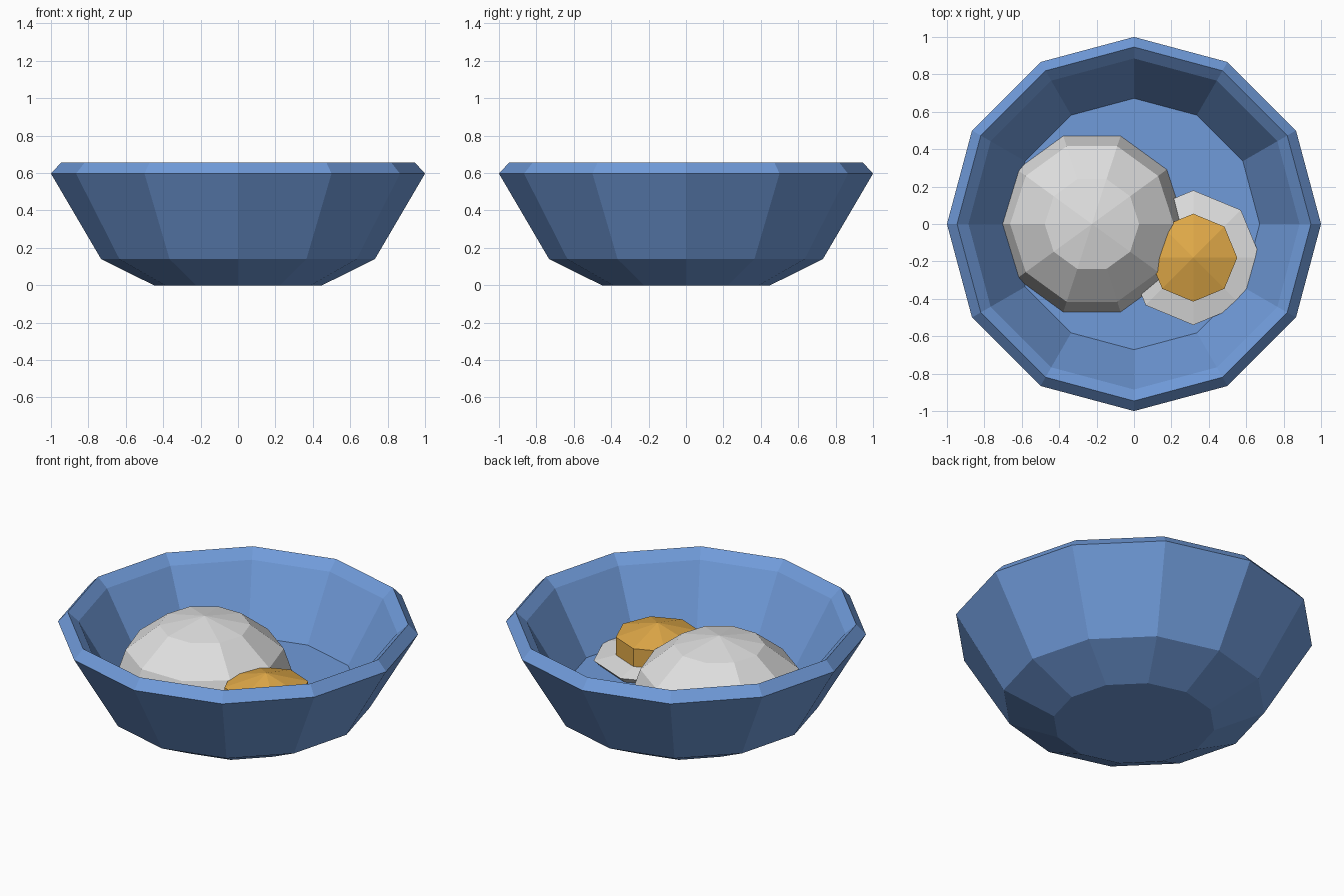
import bpy, bmesh, math

if "Cube" in bpy.data.objects:
    bpy.data.objects.remove(bpy.data.objects["Cube"])

def material(name, rgb):
    m = bpy.data.materials.new(name)
    m.diffuse_color = (*rgb, 1)
    m.use_nodes = True
    m.node_tree.nodes["Principled BSDF"].inputs["Base Color"].default_value = m.diffuse_color
    return m

BLUE = material("glazed blue", (0.162, 0.328, 0.701))
WHITE = material("soft white", (0.74, 0.74, 0.74))
YELLOW = material("yolk yellow", (0.75, 0.40, 0.065))

def lathe(name, profile, sides, mat, center=(0, 0)):
    """Spin (radius, z) points into a faceted closed body; radius 0 makes a pole."""
    bm = bmesh.new()
    rings = []
    for r, z in profile:
        n = 1 if r == 0 else sides
        rings.append([bm.verts.new((r * math.cos(2 * math.pi * i / sides),
                                    r * math.sin(2 * math.pi * i / sides), z))
                      for i in range(n)])
    for a, b in zip(rings, rings[1:]):
        for i in range(sides):
            j = (i + 1) % sides
            quad = [a[i % len(a)], a[j % len(a)], b[j % len(b)], b[i % len(b)]]
            bm.faces.new(list(dict.fromkeys(quad)))
    # flat caps on open ends
    for ring in (rings[0], rings[-1]):
        if len(ring) > 1:
            bm.faces.new(ring)
    bmesh.ops.recalc_face_normals(bm, faces=bm.faces)
    mesh = bpy.data.meshes.new(name)
    bm.to_mesh(mesh)
    bm.free()
    mesh.materials.append(mat)
    obj = bpy.data.objects.new(name, mesh)
    obj.location = (*center, 0)
    bpy.context.collection.objects.link(obj)
    return obj

# Bowl: foot, outer wall, bevelled rim, inner wall, flat floor
lathe("bowl", [(0.45, 0), (0.732, 0.14), (1.0, 0.597), (0.946, 0.656),
               (0.885, 0.602), (0.672, 0.235)], 12, BLUE)

# Rice mound: flattened half sphere sunk slightly into the floor
dome = [(0.505 * math.cos(math.radians(a)), 0.205 + 0.405 * math.sin(math.radians(a)))
        for a in (0, 30, 60)]
lathe("rice_mound", dome + [(0, 0.61)], 10, WHITE, (-0.225, 0))

# Egg white: thin shallow lens
EGG = (0.317, -0.18)
lathe("egg_white", [(0.30, 0.215), (0.36, 0.272), (0, 0.345)], 8, WHITE, EGG)

# Egg yolk: upright sides with a low pointed cap
lathe("egg_yolk", [(0.235, 0.26), (0.235, 0.406), (0, 0.475)], 8, YELLOW, EGG)
